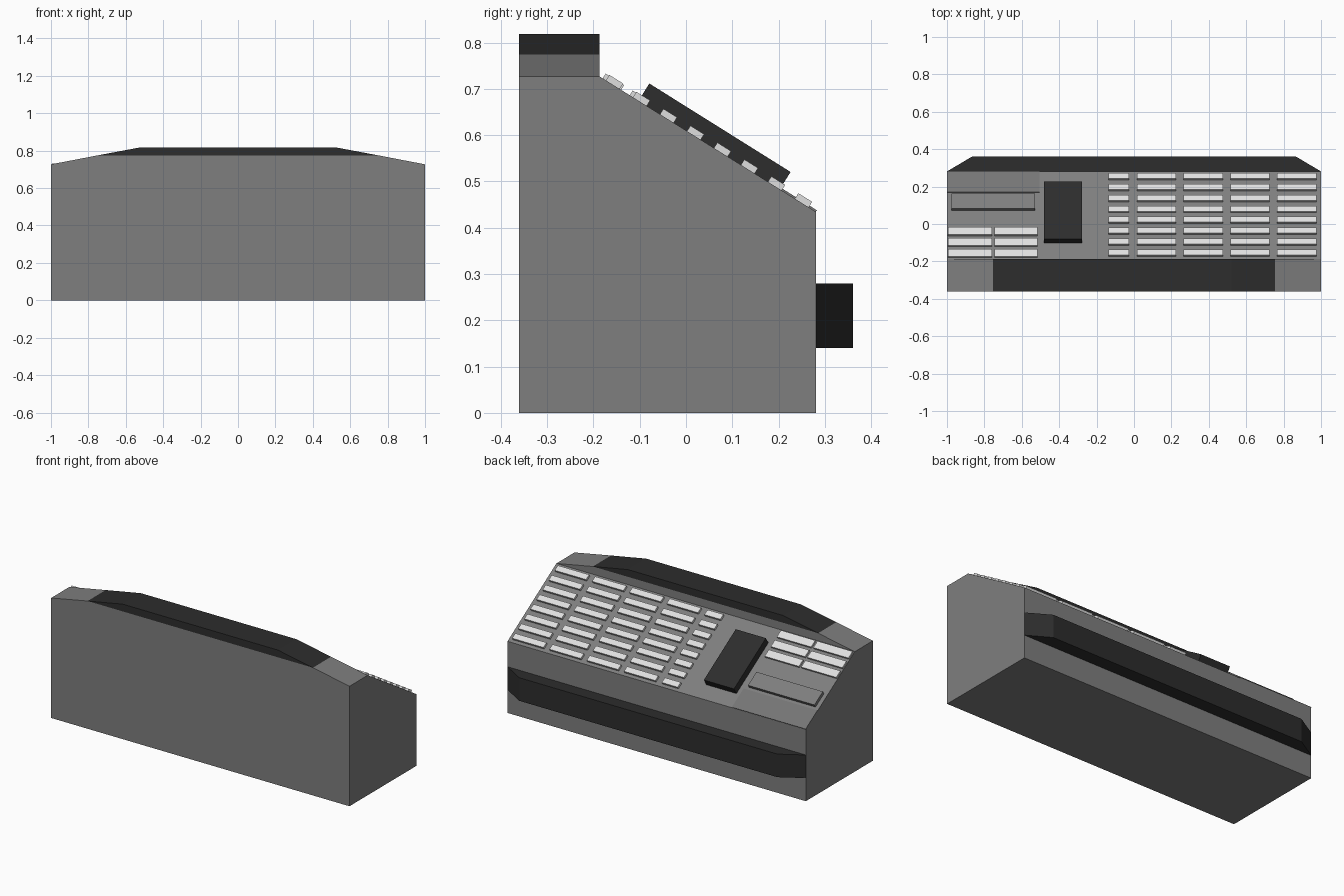
import bpy, bmesh, math
from mathutils import Matrix, Vector

if "Cube" in bpy.data.objects:
    bpy.data.objects.remove(bpy.data.objects["Cube"])


def material(name, rgb):
    m = bpy.data.materials.new(name)
    m.diffuse_color = (*rgb, 1)
    m.use_nodes = True
    m.node_tree.nodes["Principled BSDF"].inputs["Base Color"].default_value = m.diffuse_color
    return m


GREY = material("casing grey", (0.21, 0.21, 0.21))
PANEL = material("panel grey", (0.18, 0.18, 0.18))
DARK = material("charcoal", (0.026, 0.026, 0.026))
WHITE = material("key white", (0.74, 0.74, 0.74))

# Sloping console face, from its top edge to its bottom edge (y, z)
TOP, BOTTOM = Vector((-0.187, 0.727)), Vector((0.281, 0.434))
TILT = math.atan2(BOTTOM.y - TOP.y, BOTTOM.x - TOP.x)


def finish(bm, name, mat):
    bmesh.ops.recalc_face_normals(bm, faces=bm.faces)
    me = bpy.data.meshes.new(name)
    bm.to_mesh(me)
    bm.free()
    me.materials.append(mat)
    ob = bpy.data.objects.new(name, me)
    bpy.context.collection.objects.link(ob)
    return ob


def prism(name, points, offset, mat):
    """Extrude a closed outline of 3D points by an offset vector."""
    bm = bmesh.new()
    face = bm.faces.new([bm.verts.new(p) for p in points])
    new = bmesh.ops.extrude_face_region(bm, geom=[face])["geom"]
    bmesh.ops.translate(bm, vec=offset, verts=[v for v in new if isinstance(v, bmesh.types.BMVert)])
    return finish(bm, name, mat)


def slope_box(bm, x0, x1, y, length, thick):
    """Box lying on the slope; y is the middle of its base."""
    z = TOP.y + (y - TOP.x) * math.tan(TILT)
    mat = (Matrix.Translation(((x0 + x1) / 2, y, z)) @ Matrix.Rotation(TILT, 4, 'X')
           @ Matrix.Translation((0, 0, thick / 2)) @ Matrix.Diagonal((x1 - x0, length, thick, 1)))
    bmesh.ops.create_cube(bm, size=1, matrix=mat)


def slope_part(name, x0, x1, y, length, thick, mat):
    bm = bmesh.new()
    slope_box(bm, x0, x1, y, length, thick)
    return finish(bm, name, mat)


def key_block(name, columns, rows, length, thick):
    bm = bmesh.new()
    for x0, x1 in columns:
        for y in rows:
            slope_box(bm, x0, x1, y, length, thick)
    return finish(bm, name, WHITE)


# Main casing with sloping back
side = [(-0.361, 0), (0.281, 0), tuple(BOTTOM), tuple(TOP), (-0.361, TOP.y)]
prism("casing", [(-1, y, z) for y, z in side], (2, 0, 0), GREY)

# Raised ridge: grey base and dark cap
depth = (0, TOP.x + 0.361, 0)
base = [(-1, TOP.y), (1, TOP.y), (0.755, 0.774), (-0.755, 0.774)]
cap = [(-0.755, 0.774), (0.755, 0.774), (0.52, 0.818), (-0.52, 0.818)]
prism("ridge_base", [(x, -0.361, z) for x, z in base], depth, GREY)
prism("ridge_cap", [(x, -0.361, z) for x, z in cap], depth, DARK)

# Rear bumper with slanted ends
bumper = [(-1, 0.281), (1, 0.281), (0.865, 0.361), (-0.865, 0.361)]
prism("bumper", [(x, y, 0.14) for x, y in bumper], (0, 0, 0.14), DARK)

# Main key grid: one narrow column and four wide ones
wide = [(0.015 + 0.25 * i, 0.225 + 0.25 * i) for i in range(4)]
key_block("main_keys", [(-0.135, -0.028)] + wide, [-0.158 + 0.0583 * i for i in range(8)], 0.035, 0.014)

# Small key group beside the slab
key_block("side_keys", [(-0.995, -0.76), (-0.745, -0.515)],
          [-0.16 + 0.0583 * i for i in range(3)], 0.047, 0.012)

# Dark slab, raised bar and lower panel
slope_part("slab", -0.48, -0.278, 0.05, 0.36, 0.044, DARK)
slope_part("raised_bar", -0.975, -0.53, 0.112, 0.095, 0.02, GREY)
slope_part("lower_panel", -1, -0.505, 0.224, 0.133, 0.004, PANEL)
